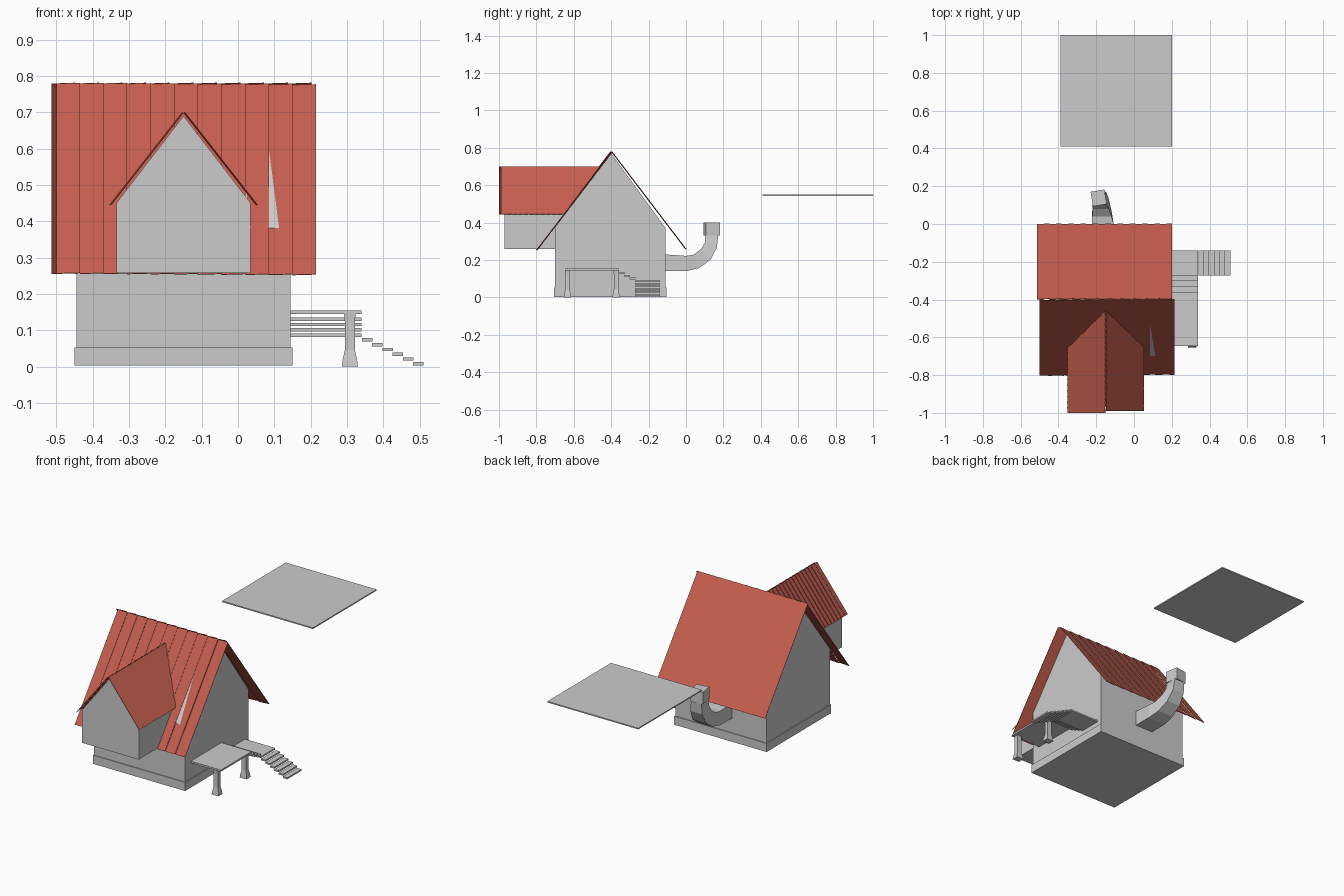
import bpy, bmesh
from mathutils import Vector

if "Cube" in bpy.data.objects:
    bpy.data.objects.remove(bpy.data.objects["Cube"])

tile = bpy.data.materials.new("roof_red")
tile.diffuse_color = (0.55, 0.11, 0.075, 1)
tile.use_nodes = True
tile.node_tree.nodes["Principled BSDF"].inputs["Base Color"].default_value = tile.diffuse_color


def finish(name, bm, mat=None):
    bmesh.ops.recalc_face_normals(bm, faces=bm.faces)
    me = bpy.data.meshes.new(name)
    bm.to_mesh(me)
    bm.free()
    ob = bpy.data.objects.new(name, me)
    bpy.context.collection.objects.link(ob)
    if mat:
        me.materials.append(mat)
    return ob


def loft(bm, rings):
    """Skin a list of equal-length point rings and cap both ends."""
    vs = [[bm.verts.new(p) for p in r] for r in rings]
    n = len(vs[0])
    for a, b in zip(vs, vs[1:]):
        for i in range(n):
            j = (i + 1) % n
            bm.faces.new((a[i], a[j], b[j], b[i]))
    bm.faces.new(vs[0][::-1])
    bm.faces.new(vs[-1])


def rect(x0, x1, y0, y1, z):
    return [(x0, y0, z), (x1, y0, z), (x1, y1, z), (x0, y1, z)]


def box(name, x0, x1, y0, y1, z0, z1):
    bm = bmesh.new()
    loft(bm, [rect(x0, x1, y0, y1, z0), rect(x0, x1, y0, y1, z1)])
    return finish(name, bm)


def slope(name, origin, along, down, count, lift, thick, sag=0):
    """One roof side made of overlapping tilted planks running down the slope."""
    o, along, down = Vector(origin), Vector(along), Vector(down)
    n = along.cross(down).normalized()
    if n.z < 0:
        n = -n
    bm = bmesh.new()
    for i in range(count):
        a = o + along * (i / count) - n * (sag * i / count)
        b = o + along * ((i + 1) / count) + n * (lift - sag * (i + 1) / count)
        ring = [a, b, b + n * thick, a + n * thick]
        loft(bm, [ring, [p + down for p in ring]])
    return finish(name, bm, tile)


# Foundation and gabled house body
box("foundation", -0.45, 0.15, -0.705, -0.105, 0.003, 0.053)
wall = [(-0.70, 0.05), (-0.11, 0.05), (-0.11, 0.372), (-0.40, 0.77), (-0.70, 0.382)]
bm = bmesh.new()
loft(bm, [[(x, y, z) for y, z in wall] for x in (-0.445, 0.145)])
finish("house_body", bm)

# Gabled front room overhanging the entrance side
gable = [(-0.335, 0.258), (0.035, 0.258), (0.035, 0.45), (-0.15, 0.69), (-0.335, 0.45)]
bm = bmesh.new()
loft(bm, [[(x, y, z) for x, z in gable] for y in (-0.97, -0.45)])
finish("front_room", bm)

# Plank roofs
slope("main_roof_front", (-0.50, -0.40, 0.778), (0.715, 0, 0), (0, -0.40, -0.523), 11, 0.004, 0.002, 0.007)
slope("main_roof_back", (-0.513, -0.40, 0.778), (0.715, 0, 0), (0, 0.398, -0.523), 11, 0.004, 0.002)
slope("front_roof_left", (-0.15, -1.0, 0.698), (0, 0.57, 0), (-0.20, 0, -0.255), 19, 0.003, 0.002)
slope("front_roof_right", (-0.15, -0.99, 0.698), (0, 0.57, 0), (0.20, 0, -0.255), 19, 0.003, 0.002)

# Curved square flue: outer and inner (y, z), centre x, half width
path = [((-0.12, 0.140), (-0.12, 0.230), -0.165, 0.058),
        ((0.00, 0.140), (0.00, 0.222), -0.165, 0.058),
        ((0.07, 0.157), (0.04, 0.228), -0.170, 0.051),
        ((0.13, 0.200), (0.08, 0.258), -0.177, 0.044),
        ((0.165, 0.265), (0.10, 0.290), -0.183, 0.038),
        ((0.172, 0.335), (0.105, 0.335), -0.186, 0.034)]
bm = bmesh.new()
loft(bm, [[(x - w, *o), (x + w, *o), (x + w, *i), (x - w, *i)] for o, i, x, w in path])
finish("flue", bm)

# Flue collar, slightly turned
collar = box("flue_collar", -0.037, 0.037, -0.039, 0.039, 0.33, 0.40)
collar.location = (-0.187, 0.138, 0)
collar.rotation_euler = (0, 0, 0.17)

# Side porch: deck, short flight to a landing, then stairs to the ground
box("porch_deck", 0.145, 0.34, -0.645, -0.36, 0.144, 0.154)
for i in range(3):
    y = -0.362 + i * 0.03
    z = 0.126 - i * 0.0145
    box(f"upper_step_{i + 1}", 0.145, 0.34, y, y + 0.032, z, z + 0.009)
box("landing", 0.145, 0.34, -0.272, -0.14, 0.082, 0.091)
for i in range(6):
    x = 0.341 + i * 0.0282
    z = 0.069 - i * 0.0132
    box(f"lower_step_{i + 1}", x, x + 0.029, -0.272, -0.14, z, z + 0.009)

# Flared porch posts
for label, y in (("front", -0.634), ("back", -0.374)):
    bm = bmesh.new()
    loft(bm, [rect(0.308 - w, 0.308 + w, y - d, y + d, z)
              for w, d, z in ((0.022, 0.019, 0), (0.020, 0.017, 0.018), (0.014, 0.012, 0.045),
                              (0.014, 0.012, 0.125), (0.016, 0.014, 0.146))])
    finish(f"porch_post_{label}", bm)

# Floating panel behind the house
box("floating_panel", -0.39, 0.20, 0.41, 1.0, 0.542, 0.549)
